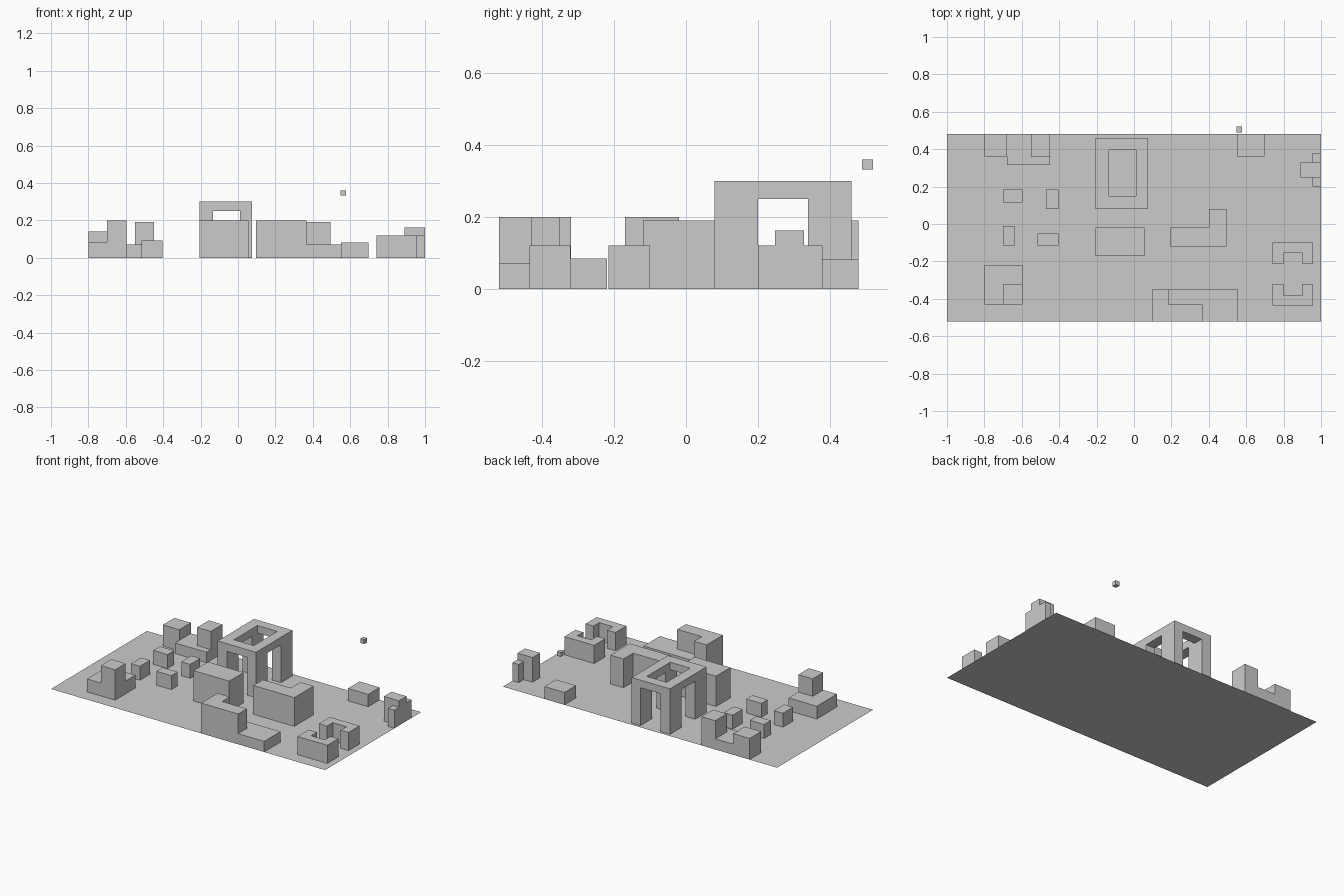
import bpy
import bmesh

if "Cube" in bpy.data.objects:
    bpy.data.objects.remove(bpy.data.objects["Cube"])


def finish(name, bm):
    bmesh.ops.recalc_face_normals(bm, faces=bm.faces)
    mesh = bpy.data.meshes.new(name)
    bm.to_mesh(mesh)
    bm.free()
    obj = bpy.data.objects.new(name, mesh)
    bpy.context.collection.objects.link(obj)
    return obj


def prism(name, outline, z0, z1):
    """Extrude a plan outline from z0 to z1."""
    bm = bmesh.new()
    face = bm.faces.new([bm.verts.new((x, y, z0)) for x, y in outline])
    out = bmesh.ops.extrude_face_region(bm, geom=[face], use_keep_orig=True)
    for v in out["geom"]:
        if isinstance(v, bmesh.types.BMVert):
            v.co.z = z1
    return finish(name, bm)


def rect(x0, x1, y0, y1):
    return [(x0, y0), (x1, y0), (x1, y1), (x0, y1)]


def box(name, x0, x1, y0, y1, z0, z1):
    return prism(name, rect(x0, x1, y0, y1), z0, z1)


def frame(name, outer, inner, z0, z1):
    """Rectangular ring with an open middle."""
    bm = bmesh.new()
    loops = [[bm.verts.new((x, y, z)) for x, y in rect(*r)]
             for r, z in ((outer, z0), (outer, z1), (inner, z1), (inner, z0))]
    for a, b in zip(loops, loops[1:] + loops[:1]):
        for i in range(4):
            j = (i + 1) % 4
            bm.faces.new((a[i], a[j], b[j], b[i]))
    return finish(name, bm)


# Ground sheet
bm = bmesh.new()
bm.faces.new([bm.verts.new((x, y, 0)) for x, y in rect(-1, 1, -0.52, 0.48)])
ground = finish("ground_plate", bm)
if ground.data.polygons[0].normal.z < 0:
    ground.data.flip_normals()

# Central gateway: four legs carrying an open roof frame
for i, (x0, x1) in enumerate(((-0.205, -0.135), (0.01, 0.075))):
    for j, (y0, y1) in enumerate(((0.08, 0.20), (0.34, 0.46))):
        box(f"gateway_leg_{i}{j}", x0, x1, y0, y1, 0, 0.25)
frame("gateway_roof", (-0.205, 0.075, 0.08, 0.46),
      (-0.135, 0.01, 0.15, 0.395), 0.25, 0.30)

# Centre blocks
box("centre_block", -0.205, 0.055, -0.17, -0.02, 0, 0.20)
prism("corner_block", [(0.195, -0.12), (0.495, -0.12), (0.495, 0.08),
                       (0.40, 0.08), (0.40, -0.02), (0.195, -0.02)], 0, 0.19)

# Front building: low base with an L-shaped upper part
box("front_base", 0.095, 0.555, -0.52, -0.35, 0, 0.07)
prism("front_upper", [(0.095, -0.52), (0.365, -0.52), (0.365, -0.43),
                      (0.185, -0.43), (0.185, -0.35), (0.095, -0.35)], 0.07, 0.20)

# Left front building with tower
box("left_front_base", -0.80, -0.595, -0.43, -0.22, 0, 0.085)
box("left_front_tower", -0.70, -0.595, -0.43, -0.32, 0.085, 0.20)

# Left back buildings
box("left_back_block", -0.80, -0.68, 0.36, 0.48, 0, 0.14)
box("left_back_base", -0.68, -0.45, 0.315, 0.48, 0, 0.07)
box("left_back_tower", -0.55, -0.45, 0.36, 0.48, 0.07, 0.19)

# Four small houses
houses = ((-0.70, -0.595, 0.115, 0.185), (-0.47, -0.405, 0.08, 0.185),
          (-0.70, -0.635, -0.115, -0.01), (-0.515, -0.405, -0.115, -0.05))
for i, h in enumerate(houses):
    box(f"small_house_{i}", *h, 0, 0.092)

# Pair of U-shaped buildings facing each other, mirrored about y = -0.268
half = [(0.74, -0.10), (0.74, -0.215), (0.80, -0.215), (0.80, -0.155),
        (0.90, -0.155), (0.90, -0.215), (0.957, -0.215), (0.957, -0.10)]
prism("courtyard_back", half, 0, 0.12)
prism("courtyard_front", [(x, -0.536 - y) for x, y in half], 0, 0.12)

# Right back buildings
box("back_block", 0.55, 0.697, 0.36, 0.48, 0, 0.082)
box("right_edge_wing", 0.955, 1.0, 0.20, 0.38, 0, 0.12)
box("right_edge_hall", 0.89, 1.0, 0.248, 0.328, 0, 0.163)

# Small floating cube
box("floating_cube", 0.549, 0.577, 0.49, 0.52, 0.332, 0.36)
